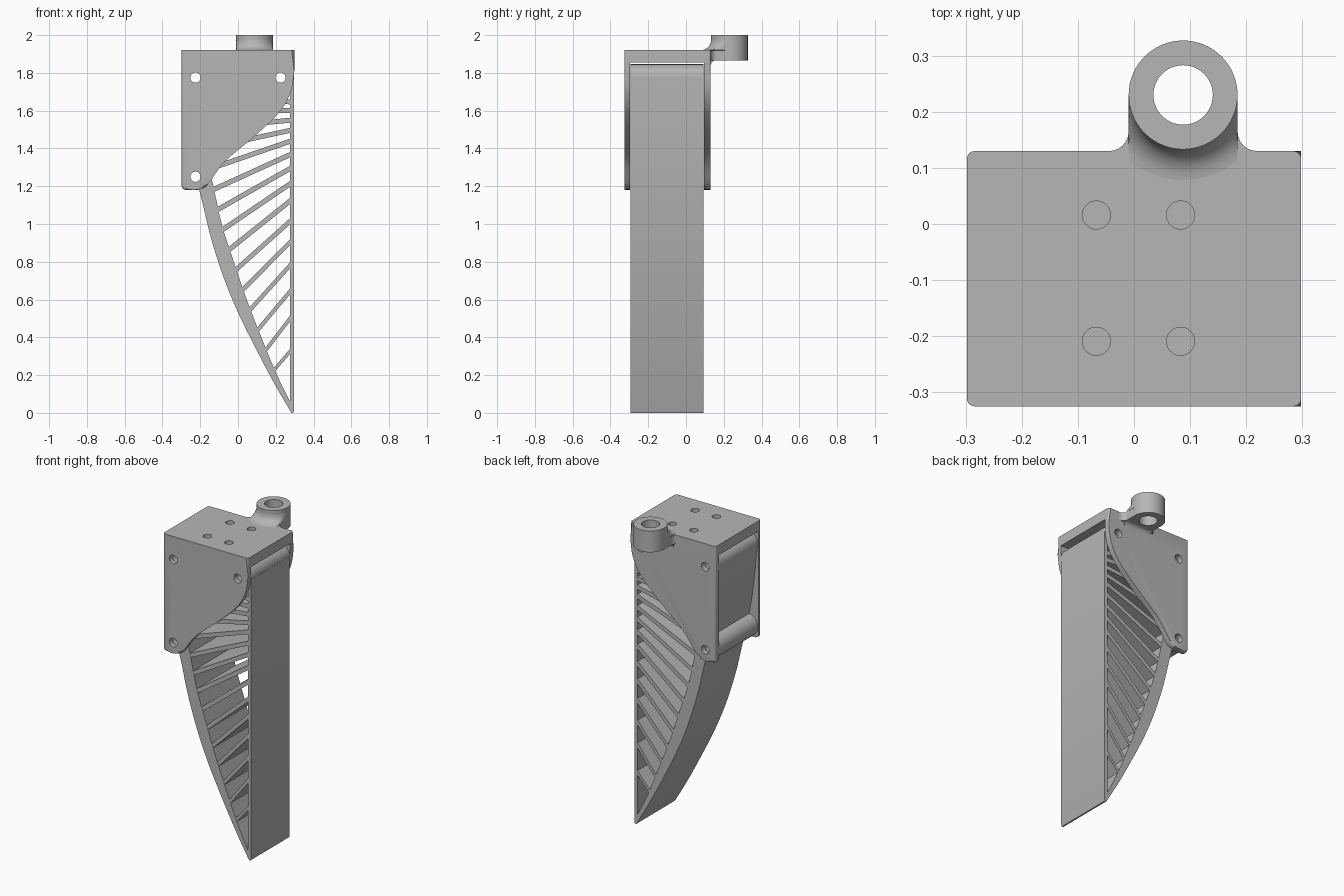
import bpy, bmesh, math
from mathutils import Vector

cube = bpy.data.objects.get("Cube")
if cube:
    bpy.data.objects.remove(cube)

grey = bpy.data.materials.new("plain grey")
grey.use_nodes = True
grey.diffuse_color = (0.47, 0.47, 0.47, 1)
grey.node_tree.nodes["Principled BSDF"].inputs["Base Color"].default_value = (0.47, 0.47, 0.47, 1)

AXES = {"x": lambda a, b, h: (h, a, b),
        "y": lambda a, b, h: (a, h, b),
        "z": lambda a, b, h: (a, b, h)}
parts = []


def circle(cx, cy, r, n=48):
    return [(cx + r * math.cos(math.tau * i / n), cy + r * math.sin(math.tau * i / n)) for i in range(n)]


def box(a0, a1, b0, b1):
    return [(a0, b0), (a1, b0), (a1, b1), (a0, b1)]


def smooth_path(pts, steps=5):
    """Catmull-Rom curve through the points."""
    p = [Vector(q) for q in pts]
    p = [2 * p[0] - p[1]] + p + [2 * p[-1] - p[-2]]
    out = []
    for a, b, c, d in zip(p, p[1:], p[2:], p[3:]):
        for i in range(steps):
            t = i / steps
            out.append(tuple(0.5 * (2 * b + (c - a) * t + (2 * a - 5 * b + 4 * c - d) * t * t
                                    + (3 * b - a - 3 * c + d) * t ** 3)))
    return out + [tuple(pts[-1])]


def add_object(name, bm):
    bmesh.ops.recalc_face_normals(bm, faces=bm.faces)
    mesh = bpy.data.meshes.new(name)
    bm.to_mesh(mesh)
    bm.free()
    ob = bpy.data.objects.new(name, mesh)
    bpy.context.collection.objects.link(ob)
    parts.append(ob)
    return ob


def prism(name, outlines, axis, lo, hi, round_at=None):
    """Extrude closed outlines along an axis; optionally round the rim of one end."""
    bm = bmesh.new()
    for pts in outlines:
        ends = [[bm.verts.new(AXES[axis](a, b, h)) for a, b in pts] for h in (lo, hi)]
        bm.faces.new(ends[0])
        bm.faces.new(ends[1])
        for i in range(len(pts)):
            j = (i + 1) % len(pts)
            bm.faces.new((ends[0][i], ends[0][j], ends[1][j], ends[1][i]))
    if round_at is not None:
        rim = [e for e in bm.edges
               if all(abs(v.co.y - round_at) < 1e-5 for v in e.verts)
               and any(v.co.z < TOP - 0.01 for v in e.verts)]
        bmesh.ops.bevel(bm, geom=rim, offset=0.014, segments=4, profile=0.5, affect='EDGES')
    return add_object(name, bm)


def drill(obs, cutter):
    """Cut the cutter out of each object, then discard it."""
    for ob in obs:
        mod = ob.modifiers.new("holes", 'BOOLEAN')
        mod.object, mod.operation, mod.solver = cutter, 'DIFFERENCE', 'EXACT'
        bpy.context.view_layer.update()
        mesh = bpy.data.meshes.new_from_object(ob.evaluated_get(bpy.context.evaluated_depsgraph_get()))
        ob.modifiers.clear()
        ob.data = mesh
    parts.remove(cutter)
    bpy.data.objects.remove(cutter)


TOP = 1.92
FRONT, BACK = -0.325, 0.13
Y0, Y1 = -0.294, 0.092          # finger depth
PINS = [(-0.225, 1.25), (-0.225, 1.775), (0.225, 1.775)]

# Bracket side plates
sweep = smooth_path([(0.298, 1.81), (0.283, 1.71), (0.24, 1.62), (0.17, 1.54), (0.065, 1.445),
                     (-0.07, 1.33), (-0.16, 1.21), (-0.2, 1.186), (-0.24, 1.18)], 4)
outline = [(-0.298, TOP), (0.298, TOP)] + sweep + [(-0.278, 1.18), (-0.292, 1.186), (-0.298, 1.2)]
front_plate = prism("front_plate", [outline], "y", FRONT, -0.296, FRONT)
back_plate = prism("back_plate", [outline], "y", 0.095, BACK, BACK)

# Bracket top with four screw holes
top_plate = prism("top_plate", [box(-0.298, 0.298, 1.855, TOP)], "y", -0.297, 0.096)
screws = prism("screw_cutter", [circle(x, y, 0.025) for x in (-0.067, 0.083) for y in (-0.209, 0.016)],
               "z", 1.8, 2)
drill([top_plate], screws)

# Curved skin of the finger
outer = smooth_path([(0.283, 0.0), (0.195, 0.15), (0.105, 0.32), (0.01, 0.51), (-0.07, 0.7), (-0.14, 0.915),
                     (-0.185, 1.1), (-0.205, 1.18), (-0.235, 1.32), (-0.265, 1.5), (-0.294, 1.775)])
inner = smooth_path([(0.275, 0.06), (0.2, 0.215), (0.14, 0.36), (0.05, 0.59), (-0.015, 0.78), (-0.085, 0.995),
                     (-0.135, 1.22), (-0.185, 1.4), (-0.225, 1.6), (-0.25, 1.775)])
finger_skin = prism("finger_skin", [outer + inner[::-1] + [(0.294, 0.03), (0.292, 0.001)]], "y", Y0, Y1)

# Flat wall and top bar of the finger
prism("finger_wall", [[(0.275, 0.02), (0.285, 0.0), (0.292, 0.0), (0.297, 0.008),
                       (0.297, 1.775), (0.275, 1.775)]], "y", Y0, Y1)
prism("finger_top", [box(-0.225, 0.225, 1.806, 1.845)], "y", Y0, Y1)

# Bosses around the pin holes
bosses = [prism("pin_boss", [circle(x, z, 0.071)], "y", Y0, Y1) for x, z in PINS]
pins = prism("pin_cutter", [circle(x, z, 0.027, 32) for x, z in PINS], "y", -0.5, 0.5)
drill([front_plate, back_plate, finger_skin] + bosses, pins)

# Slanted ribs between skin and wall
wall_heights = [0.333, 0.508, 0.651, 0.788, 0.91, 1.02, 1.127, 1.217, 1.297, 1.37,
                1.44, 1.497, 1.55, 1.6, 1.645]
for i, z_wall in enumerate(wall_heights):
    z_skin = 0.23 + 0.106 * i
    x_skin = min(inner, key=lambda p: abs(p[1] - z_skin))[0]
    for (xa, za), (xb, zb) in zip(inner, inner[1:]):
        if za <= z_skin <= zb:
            x_skin = xa + (xb - xa) * (z_skin - za) / (zb - za)
    a, b = Vector((x_skin, z_skin)), Vector((0.282, z_wall))
    along = (b - a).normalized()
    a -= along * 0.015
    side = Vector((-along.y, along.x)) * (0.009 + 0.004 * min(1, i / 6))
    prism("rib", [[a - side, b - side, b + side, a + side]], "y", Y0 + 0.001, Y1 - 0.001)

# Ring and its filleted neck
CX, CY, R = 0.0875, 0.23, 0.097
ring = prism("ring", [circle(CX, CY, R, 64)], "z", 1.865, 2.0)
fillet = [(R + 0.035 * (1 - math.sin(t)), BACK + 0.035 * (1 - math.cos(t)))
          for t in [math.pi / 2 * k / 6 for k in range(7)]]
half = [(R + 0.035, BACK - 0.015)] + fillet + [(R - 0.001, CY)]
neck = prism("ring_neck", [[(CX + x, y) for x, y in half] + [(CX - x, y) for x, y in half[::-1]]],
             "z", 1.866, TOP - 0.0005)
bore = prism("bore_cutter", [circle(CX, CY, 0.053)], "z", 1.7, 2.2)
drill([ring, neck], bore)
curve = [(0.128, 1.83)] + [(0.13 + 0.03 * (1 - math.cos(t)), 1.837 + 0.03 * math.sin(t))
                           for t in [math.pi / 2 * k / 5 for k in range(6)]] + [(0.128, 1.867)]
prism("neck_underside", [curve], "x", CX - R + 0.002, CX + R - 0.002)

# Flare from the ring down to the bracket top
section = [(0.08, TOP - 0.001)]
section += [(R + 0.055 * (1 - math.sin(t)), TOP + 0.055 * (1 - math.cos(t)))
            for t in [math.pi / 2 * k / 6 for k in range(7)]]
section += [(0.08, TOP + 0.055)]
bm = bmesh.new()
loops = []
for k in range(33):
    ang = math.pi * (1 + k / 32)
    loops.append([bm.verts.new((CX + max(-R, min(R, r * math.cos(ang))), CY + r * math.sin(ang), z))
                  for r, z in section])
for p, q in zip(loops, loops[1:]):
    for i in range(len(section)):
        j = (i + 1) % len(section)
        bm.faces.new((p[i], p[j], q[j], q[i]))
bm.faces.new(loops[0])
bm.faces.new(loops[-1])
add_object("ring_flare", bm)

# Colour and smooth shading with sharp edges
bpy.ops.object.select_all(action='DESELECT')
for ob in parts:
    ob.data.materials.clear()
    ob.data.materials.append(grey)
    ob.select_set(True)
bpy.context.view_layer.objects.active = parts[0]
bpy.ops.object.shade_smooth_by_angle(angle=math.radians(35))
